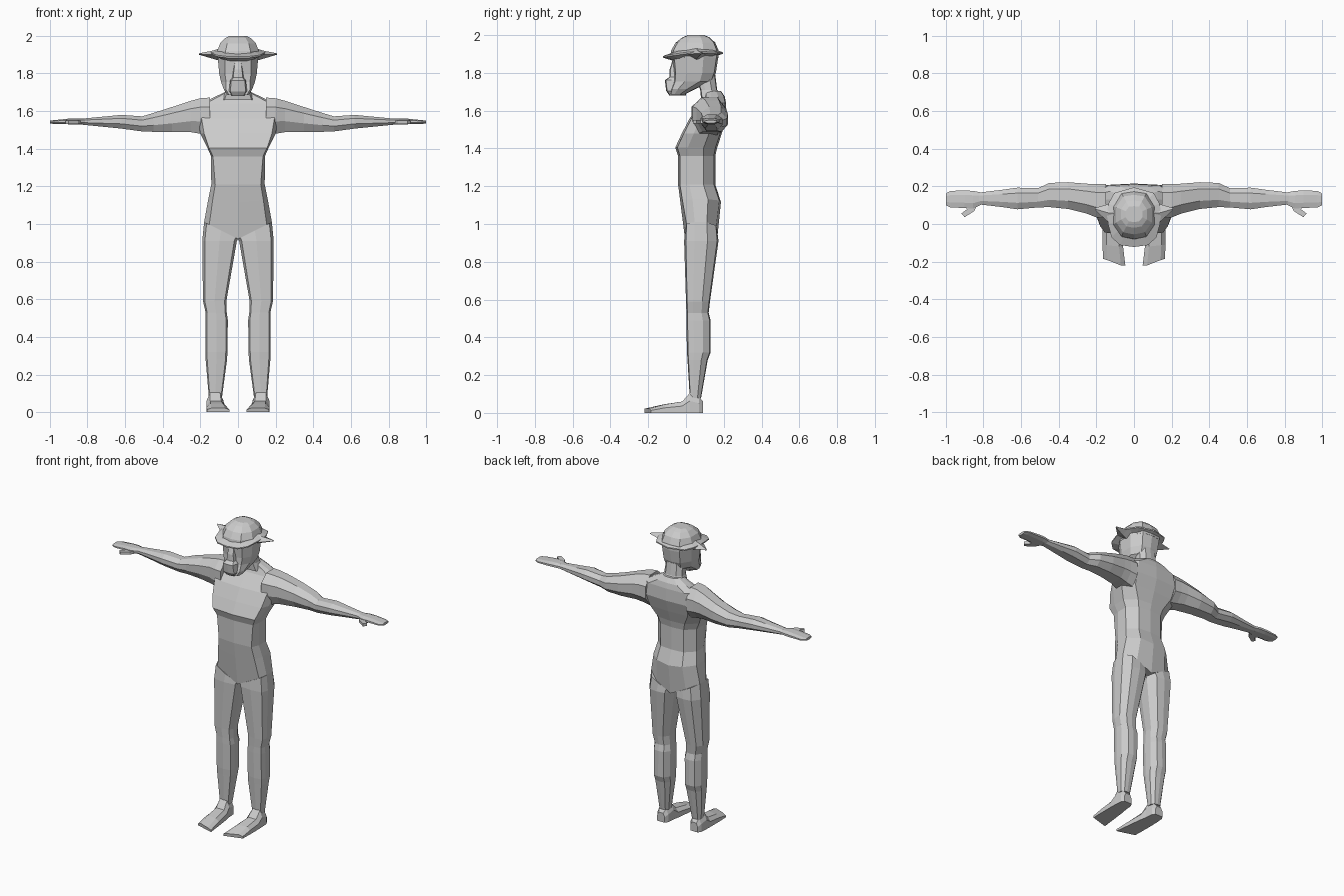
import bpy, bmesh

grey = bpy.data.materials.new("light grey")
grey.diffuse_color = (0.6, 0.6, 0.6, 1)


def loft(name, rings, mirror=False):
    """Skin a list of equal-length rings, cap both ends, optionally mirror in x."""
    bm = bmesh.new()
    vr = [[bm.verts.new(p) for p in r] for r in rings]
    n = len(vr[0])
    for a, b in zip(vr, vr[1:]):
        for i in range(n):
            j = (i + 1) % n
            bm.faces.new((a[i], a[j], b[j], b[i]))
    bm.faces.new(vr[0][::-1])
    bm.faces.new(vr[-1])
    bmesh.ops.recalc_face_normals(bm, faces=bm.faces)
    me = bpy.data.meshes.new(name)
    bm.to_mesh(me)
    bm.free()
    me.materials.append(grey)
    ob = bpy.data.objects.new(name, me)
    bpy.context.collection.objects.link(ob)
    if mirror:
        m = ob.modifiers.new("mirror", 'MIRROR')
        m.use_mirror_merge = False
    return ob


def hring(z, x0, x1, y0, y1, slope=0.0, front=0.85, back=0.6):
    """Horizontal ten-point body section; slope lifts points away from x = 0."""
    c, h, d = (x0 + x1) / 2, (x1 - x0) / 2, y1 - y0
    half = [(0, y0), (front, y0 + .05 * d), (1, y0 + .3 * d), (1, y0 + .68 * d),
            (back, y0 + .96 * d), (0, y1)]
    pts = half + [(-x, y) for x, y in half[-2:0:-1]]
    return [(c + h * u, y, z + slope * abs(c + h * u)) for u, y in pts]


def body(z, hx, y0, y1, slope=0.0, front=0.85, back=0.6):
    return hring(z, -hx, hx, y0, y1, slope, front, back)


def xring(x, y0, y1, z0, z1):
    """Eight-sided arm section across the x axis."""
    d, h = y1 - y0, z1 - z0
    uv = [(0, .35), (.2, 0), (.75, 0), (1, .3), (1, .7), (.75, 1), (.3, 1), (0, .75)]
    return [(x, y0 + u * d, z0 + v * h) for u, v in uv]


# Torso from crotch to neck base
loft("torso", [
    body(0.92, 0.18, -0.005, 0.165, slope=0.5),
    body(1.115, 0.158, -0.03, 0.185, slope=0.1),
    body(1.21, 0.142, -0.042, 0.155),
    body(1.36, 0.143, -0.042, 0.155, front=0.93),
    body(1.405, 0.163, -0.057, 0.165, front=0.95),
    body(1.48, 0.20, -0.022, 0.19, front=0.9, back=0.7),
    body(1.56, 0.215, 0.02, 0.215, front=0.9, back=0.7),
    body(1.64, 0.19, 0.085, 0.212, front=0.9, back=0.7),
    body(1.675, 0.125, 0.10, 0.205),
    body(1.705, 0.06, 0.105, 0.185)])

# Neck
loft("neck", [body(1.66, 0.085, 0.08, 0.205), body(1.71, 0.065, 0.075, 0.165),
              body(1.79, 0.06, 0.05, 0.155)])

# Legs
loft("legs", [
    hring(0.92, 0.0, 0.18, -0.005, 0.165, slope=0.5),
    hring(0.91, 0.006, 0.19, -0.01, 0.172),
    hring(0.59, 0.062, 0.186, 0.0, 0.127),
    hring(0.53, 0.06, 0.172, 0.002, 0.12),
    hring(0.49, 0.054, 0.174, 0.002, 0.13),
    hring(0.32, 0.056, 0.174, 0.005, 0.13),
    hring(0.28, 0.058, 0.172, 0.008, 0.115),
    hring(0.08, 0.085, 0.155, 0.02, 0.08)], mirror=True)


# Feet, lofted from heel to slanted toe
def foot(y, x0, x1, top, skew=0.0):
    m = x0 + 0.2 * (x1 - x0)
    return [(x0, y, 0), (x1, y + skew, 0), (x1, y + skew, top * .6),
            (x1 - 0.2 * (x1 - x0), y + skew * .8, top), (m, y, top), (x0, y, top * .6)]


loft("feet", [foot(0.09, 0.095, 0.15, 0.06), foot(0.07, 0.082, 0.162, 0.085),
              foot(0.02, 0.078, 0.166, 0.105), foot(-0.02, 0.07, 0.167, 0.06),
              foot(-0.12, 0.058, 0.167, 0.045, 0.01),
              foot(-0.22, 0.046, 0.165, 0.022, 0.035)], mirror=True)

# Arms with shoulders
loft("arms", [
    xring(0.15, 0.03, 0.212, 1.47, 1.672), xring(0.20, 0.035, 0.212, 1.48, 1.668),
    xring(0.25, 0.055, 0.214, 1.488, 1.655), xring(0.35, 0.08, 0.222, 1.488, 1.622),
    xring(0.45, 0.09, 0.218, 1.49, 1.59), xring(0.51, 0.088, 0.19, 1.492, 1.572),
    xring(0.62, 0.078, 0.193, 1.507, 1.58), xring(0.70, 0.09, 0.182, 1.515, 1.572),
    xring(0.83, 0.105, 0.166, 1.528, 1.56)], mirror=True)

# Hands and thumbs
loft("hands", [
    xring(0.81, 0.104, 0.167, 1.528, 1.56), xring(0.855, 0.082, 0.176, 1.53, 1.562),
    xring(0.90, 0.085, 0.178, 1.53, 1.56), xring(0.975, 0.088, 0.176, 1.532, 1.552),
    xring(1.0, 0.10, 0.162, 1.534, 1.55)], mirror=True)
thumb = [(0.825, 0.115), (0.85, 0.068), (0.90, 0.036), (0.917, 0.056), (0.888, 0.078), (0.895, 0.1)]
loft("thumbs", [[(x, y, z) for x, y in thumb] for z in (1.532, 1.55)], mirror=True)

# Head and hat crown
loft("head", [
    body(1.685, 0.055, -0.085, -0.01), body(1.715, 0.075, -0.08, 0.05),
    body(1.755, 0.09, -0.068, 0.14, front=0.7), body(1.80, 0.10, -0.066, 0.158, front=0.7),
    body(1.89, 0.108, -0.075, 0.172, front=0.65)])
loft("hat_crown", [
    body(1.88, 0.108, -0.085, 0.172, front=0.6), body(1.92, 0.11, -0.078, 0.172, front=0.6),
    body(1.96, 0.095, -0.055, 0.155, front=0.6), body(1.988, 0.068, -0.02, 0.125, front=0.6),
    body(2.0, 0.045, 0.01, 0.095, front=0.6)])

# Muzzle tapering up into the nose
loft("muzzle", [
    body(1.68, 0.035, -0.088, 0.0), body(1.705, 0.048, -0.105, 0.0),
    body(1.762, 0.042, -0.112, 0.0), body(1.778, 0.03, -0.088, 0.0),
    body(1.82, 0.025, -0.086, 0.0), body(1.865, 0.018, -0.072, 0.0)])

# Hat brim, thin at its edge
half = [(0, -0.122, 1.885), (0.075, -0.112, 1.888), (0.12, -0.07, 1.895), (0.138, 0.0, 1.905),
        (0.145, 0.06, 1.91), (0.135, 0.11, 1.908), (0.105, 0.165, 1.905), (0, 0.195, 1.905)]
edge = half + [(-x, y, z) for x, y, z in half[-2:0:-1]]


def brim(scale, dz):
    return [(x * scale, 0.04 + (y - 0.04) * scale, z + dz) for x, y, z in edge]


loft("hat_brim", [brim(0.65, -0.022), brim(1, -0.004), brim(1, 0.004), brim(0.65, 0.024)])

# Pointed side flaps of the hat
loft("hat_points", [
    [(0.09, -0.01, 1.90), (0.09, 0.055, 1.865), (0.09, 0.12, 1.90), (0.09, 0.055, 1.935)],
    [(0.14, 0.012, 1.9), (0.14, 0.06, 1.88), (0.14, 0.105, 1.9), (0.14, 0.06, 1.92)],
    [(0.208, 0.075, 1.903), (0.208, 0.08, 1.90), (0.208, 0.085, 1.903), (0.208, 0.08, 1.907)]],
    mirror=True)
